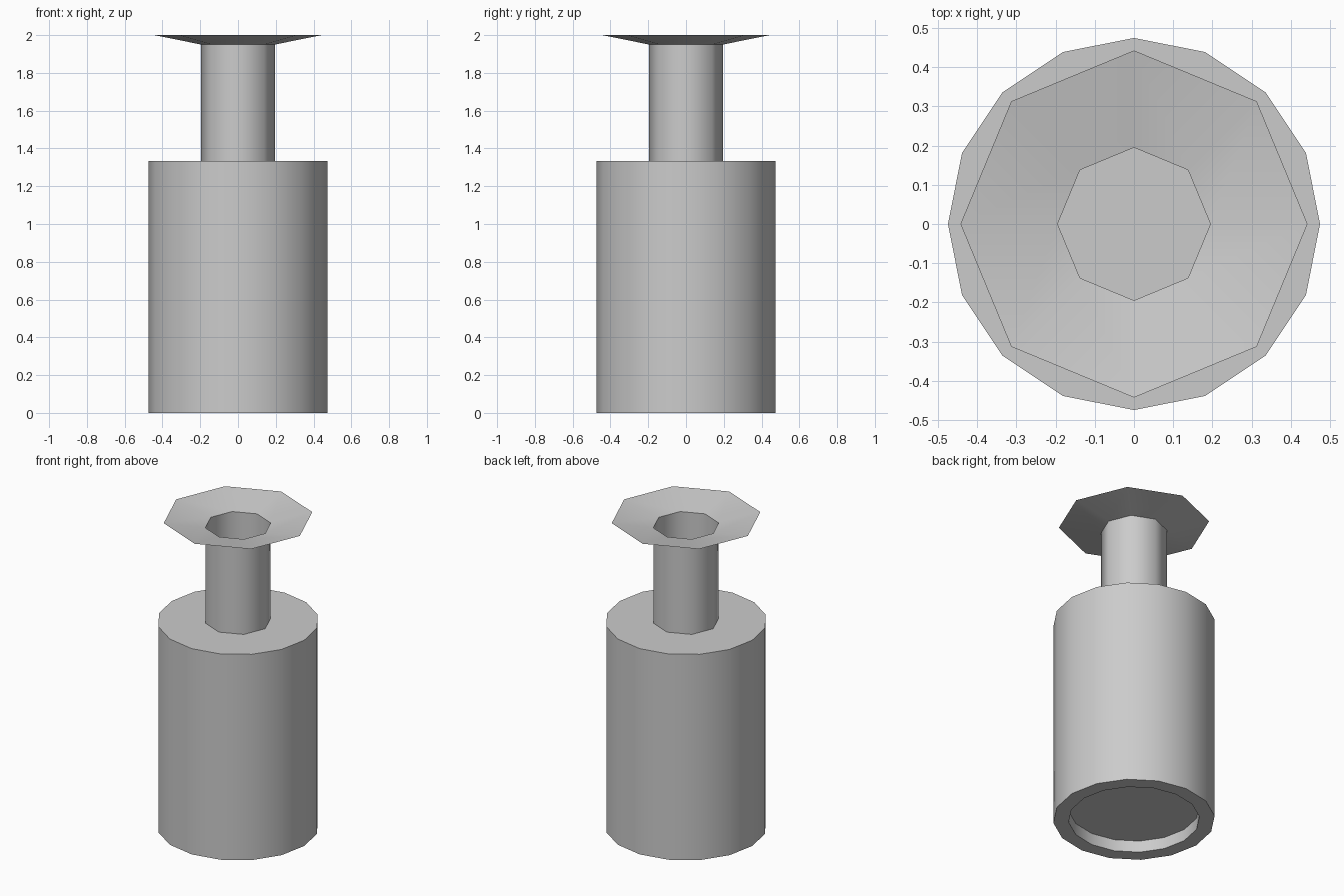
import bpy, bmesh, math

if "Cube" in bpy.data.objects:
    bpy.data.objects.remove(bpy.data.objects["Cube"])


def lathe(name, profile, sides, cap_start=False, cap_end=False):
    """Revolve (radius, z) points into rings joined by quads."""
    bm = bmesh.new()
    rings = []
    for r, z in profile:
        rings.append([bm.verts.new((r * math.cos(2 * math.pi * i / sides),
                                    r * math.sin(2 * math.pi * i / sides), z))
                      for i in range(sides)])
    for a, b in zip(rings, rings[1:]):
        for i in range(sides):
            j = (i + 1) % sides
            bm.faces.new((a[i], a[j], b[j], b[i]))
    if cap_start:
        bm.faces.new(rings[0][::-1])
    if cap_end:
        bm.faces.new(rings[-1])
    mesh = bpy.data.meshes.new(name)
    bm.to_mesh(mesh)
    bm.free()
    obj = bpy.data.objects.new(name, mesh)
    bpy.context.collection.objects.link(obj)
    bpy.ops.object.select_all(action='DESELECT')
    obj.select_set(True)
    bpy.context.view_layer.objects.active = obj
    bpy.ops.object.shade_smooth_by_angle(angle=math.radians(50))
    return obj


# Body: recessed base, foot rim, straight wall, flat shoulder
lathe("bottle_body",
      [(0.385, 0.075), (0.385, 0.0), (0.475, 0.0), (0.475, 1.333)],
      16, cap_start=True, cap_end=True)

# Neck: thin open octagonal tube with a flared lip
lathe("bottle_neck_and_lip",
      [(0.195, 1.333), (0.195, 1.95), (0.443, 2.0)], 8)
